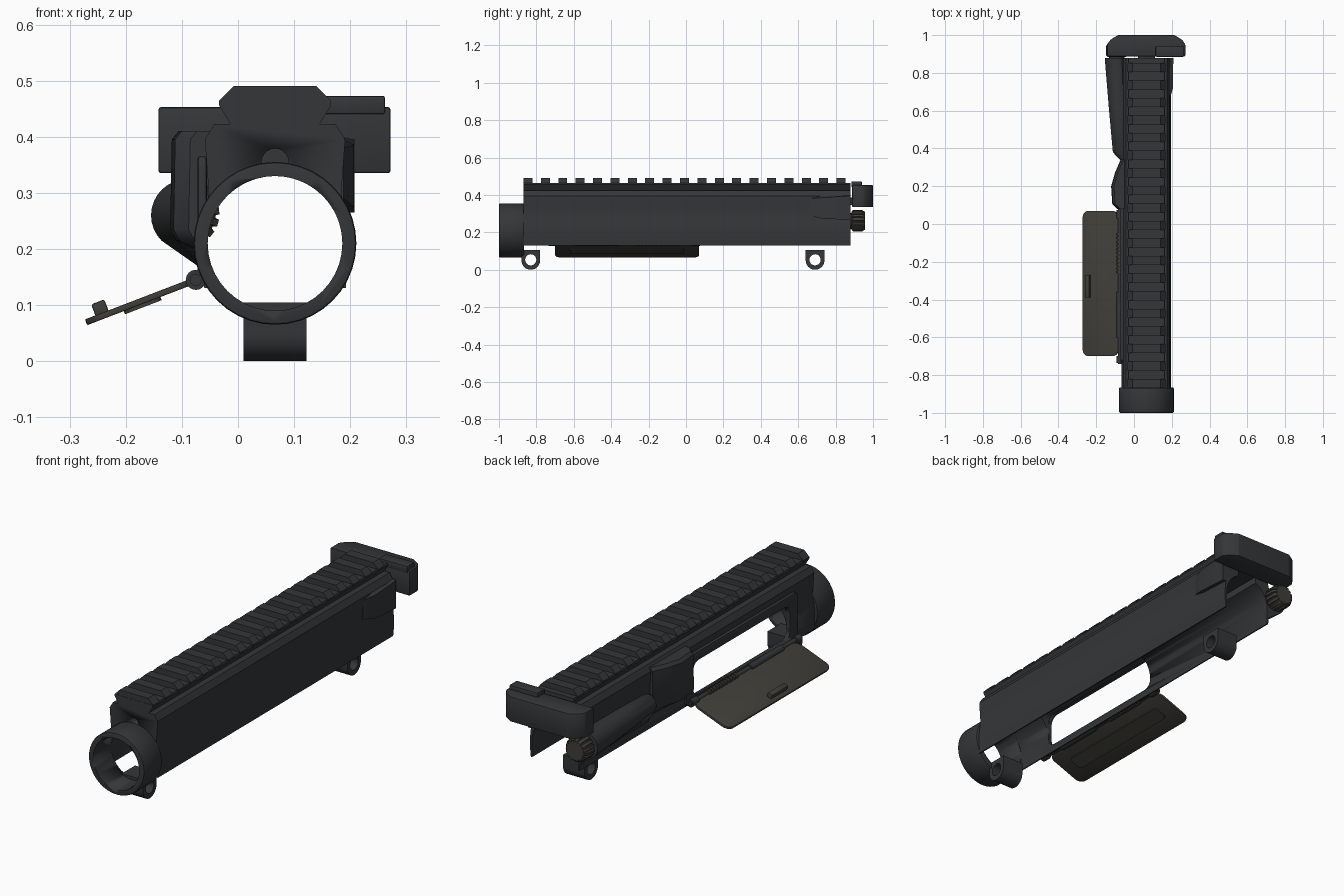
import bpy, bmesh, math

if "Cube" in bpy.data.objects:
    bpy.data.objects.remove(bpy.data.objects["Cube"])

CX, CZ = 0.066, 0.21          # bore axis


def material(name, c):
    m = bpy.data.materials.new(name)
    m.diffuse_color = (*c, 1)
    m.use_nodes = True
    m.node_tree.nodes["Principled BSDF"].inputs["Base Color"].default_value = m.diffuse_color
    return m


BLACK = material("dark_metal", (0.035, 0.037, 0.04))
BROWN = material("worn_steel", (0.05, 0.048, 0.04))


def finish(name, bm, mat=BLACK, bevel=0):
    bmesh.ops.recalc_face_normals(bm, faces=bm.faces)
    me = bpy.data.meshes.new(name)
    bm.to_mesh(me)
    bm.free()
    ob = bpy.data.objects.new(name, me)
    bpy.context.collection.objects.link(ob)
    me.materials.append(mat)
    bpy.ops.object.select_all(action='DESELECT')
    bpy.context.view_layer.objects.active = ob
    ob.select_set(True)
    if bevel:
        b = ob.modifiers.new("bevel", 'BEVEL')
        b.width, b.segments, b.limit_method = bevel, 2, 'ANGLE'
        bpy.ops.object.modifier_apply(modifier="bevel")
    bpy.ops.object.shade_smooth_by_angle(angle=math.radians(35))
    return ob


def loft(name, sections, mat=BLACK, bevel=0):
    """Skin closed rings of equal point count and cap the ends."""
    bm = bmesh.new()
    rings = [[bm.verts.new(p) for p in s] for s in sections]
    n = len(rings[0])
    for a, b in zip(rings, rings[1:]):
        for i in range(n):
            j = (i + 1) % n
            bm.faces.new((a[i], a[j], b[j], b[i]))
    bm.faces.new(rings[0])
    bm.faces.new(rings[-1][::-1])
    return finish(name, bm, mat, bevel)


def prism(name, pts, a, b, plane='xz', mat=BLACK, bevel=0):
    put = {'xz': lambda p, d: (p[0], d, p[1]),
           'xy': lambda p, d: (p[0], p[1], d),
           'yz': lambda p, d: (d, p[0], p[1])}[plane]
    return loft(name, [[put(p, d) for p in pts] for d in (a, b)], mat, bevel)


def box(name, x, y, z, mat=BLACK, bevel=0):
    return prism(name, [(x[0], y[0]), (x[1], y[0]), (x[1], y[1]), (x[0], y[1])],
                 z[0], z[1], 'xy', mat, bevel)


def arc(cx, cz, r, a0, a1, n):
    return [(cx + r * math.cos(math.radians(a0 + (a1 - a0) * i / n)),
             cz + r * math.sin(math.radians(a0 + (a1 - a0) * i / n))) for i in range(n + 1)]


def circle(cx, cz, r, n=32):
    return arc(cx, cz, r, 0, 360, n)[:-1]


def round_rect(u, v, r, n=5):
    return (arc(u[1] - r, v[1] - r, r, 0, 90, n) + arc(u[0] + r, v[1] - r, r, 90, 180, n)
            + arc(u[0] + r, v[0] + r, r, 180, 270, n) + arc(u[1] - r, v[0] + r, r, 270, 360, n))


def cut(ob, *cutters):
    bpy.context.view_layer.objects.active = ob
    for c in cutters:
        c.hide_render = True
        m = ob.modifiers.new("cut", 'BOOLEAN')
        m.operation, m.solver, m.object = 'DIFFERENCE', 'EXACT', c
        bpy.ops.object.modifier_apply(modifier="cut")


def discard(*obs):
    for o in obs:
        bpy.data.objects.remove(o)


# Main shell: open-bottomed tube with shouldered top
half = [(0.126, 0.13), (0.130, 0.17), (0.131, 0.21), (0.127, 0.255), (0.118, 0.30),
        (0.121, 0.34), (0.125, 0.395), (0.108, 0.423)]
outer = [(CX + x, z) for x, z in half] + [(CX - x, z) for x, z in reversed(half)]
inner = [(CX - 0.12, 0.13)] + arc(CX, CZ, 0.12, 180, 0, 24) + [(CX + 0.12, 0.13)]
body = prism("receiver_body", outer + inner, -0.87, 0.88)
frame = prism("port_frame", round_rect((-0.73, 0.10), (0.135, 0.365), 0.02), -0.072, -0.0555, 'yz', bevel=0.004)
port = prism("port_cutter", round_rect((-0.67, 0.05), (0.165, 0.325), 0.04), -0.2, 0.03, 'yz')
tube_hole = prism("tube_hole_cutter", circle(CX, 0.355, 0.024, 20), -0.95, -0.5)
channel = box("channel_cutter", (0.015, 0.117), (-0.55, 0.95), (0.27, 0.395))
cut(body, port, tube_hole, channel)
cut(frame, port)
discard(port, tube_hole, channel)

# Front ring
ring = prism("front_ring", circle(CX, CZ, 0.145, 40), -1.0, -0.865, bevel=0.006)
bore = prism("bore_cutter", circle(CX, CZ, 0.12, 40), -1.1, -0.8)
cut(ring, bore)
discard(bore)
bpy.ops.object.shade_smooth_by_angle(angle=math.radians(35))

# Top rail: base and repeated teeth
prism("rail_base", [(CX + x, z) for x, z in
      [(-0.078, 0.42), (0.078, 0.42), (0.099, 0.455), (0.096, 0.464), (-0.096, 0.464), (-0.099, 0.455)]],
      -0.87, 0.88)
for i in range(19):
    y = -0.845 + i * 0.093
    prism(f"rail_tooth_{i}", [(CX + x, z) for x, z in
          [(-0.076, 0.425), (0.076, 0.425), (0.1, 0.456), (0.1, 0.464), (0.074, 0.49),
           (-0.074, 0.49), (-0.1, 0.464), (-0.1, 0.456)]], y - 0.024, y + 0.024)

# Bottom pin lugs
for name, y in (("front_lug", -0.83), ("rear_lug", 0.69)):
    lug = prism(name, [(y + 0.05, 0.105), (y - 0.05, 0.105)] + arc(y, 0.05, 0.05, 180, 360, 16),
                0.01, 0.122, 'yz')
    hole = prism("pin_hole_cutter", circle(y, 0.053, 0.03, 20), -0.1, 0.2, 'yz')
    cut(lug, hole)
    discard(hole)
    bpy.ops.object.shade_smooth_by_angle(angle=math.radians(35))

# Case deflector bump
loft("deflector", [[(x, y, z) for x, z in
     [(-0.05, 0.41), (xl + 0.012, 0.41), (xl, 0.395), (xl - 0.003, 0.235), (xl + 0.008, 0.215), (-0.057, 0.19)]]
     for y, xl in ((0.08, -0.085), (0.105, -0.112), (0.2, -0.118), (0.27, -0.098), (0.345, -0.066))])


# Side plunger housing, widening to the rear
def housing(y, cx, r):
    pts = [(-0.048, 0.385)] + arc(cx, 0.26, r, 65, 225, 14) + [(-0.058, 0.16), (-0.056, 0.26)]
    return [(x, y, z) for x, z in pts]


loft("plunger_housing", [housing(0.335, -0.05, 0.02), housing(0.38, -0.068, 0.044),
                         housing(0.6, -0.078, 0.054), housing(0.88, -0.091, 0.064)])
prism("plunger_rod", circle(-0.091, 0.26, 0.042, 20), 0.8, 0.9, mat=BROWN)
gear = [(-0.091 + r * math.cos(a), 0.262 + r * math.sin(a)) for k in range(16)
        for a, r in ((k * math.pi / 8 + d, q) for d, q in ((0, 0.058), (0.22, 0.058), (0.26, 0.051), (0.35, 0.051)))]
core = [(-0.091 + (x + 0.091) * 0.82, 0.262 + (z - 0.262) * 0.82) for x, z in gear]
loft("plunger_knob", [[(x, y, z) for x, z in s]
     for y, s in ((0.885, core), (0.893, gear), (0.94, gear), (0.957, core))], BROWN)

# Rear right flare
loft("rear_flare", [[(0.18, y, zb), (xr, y, zb), (xr, y, zt), (0.18, y, 0.4)]
     for y, xr, zb, zt in ((0.66, 0.188, 0.29, 0.38), (0.72, 0.207, 0.275, 0.385), (0.88, 0.208, 0.265, 0.395))])

# Charging handle with latch and shaft
prism("handle_grip", [(-0.142, 0.888), (0.272, 0.888), (0.272, 0.95), (0.255, 0.975), (0.215, 1.0),
                      (-0.085, 1.0), (-0.125, 0.975), (-0.142, 0.95)], 0.335, 0.453, 'xy', bevel=0.005)
box("handle_latch", (0.115, 0.262), (0.885, 0.94), (0.44, 0.473), bevel=0.004)
box("handle_shaft", (0.022, 0.11), (-0.5, 0.9), (0.345, 0.385))

# Dust door: plate, lip, latch box, all swung open about the hinge
HX, HZ = -0.075, 0.145
parts = [
    prism("door_plate", round_rect((-0.21, -0.008), (-0.70, 0.07), 0.035), -0.006, 0.005, 'xy', BROWN, 0.002),
    prism("door_lower_boss", round_rect((-0.14, -0.07), (-0.62, -0.01), 0.02), -0.012, -0.004, 'xy', BROWN),
    box("door_latch", (-0.19, -0.165), (-0.39, -0.27), (0.0, 0.026), BROWN, 0.003)]
for p in parts:
    p.location = (HX, 0, HZ)
    p.rotation_euler = (0, math.radians(-21), 0)

# Hinge pin, knuckles and spring coils
prism("hinge_pin", circle(HX, HZ, 0.011, 16), -0.74, 0.08)
for i, (a, b) in enumerate(((-0.735, -0.70), (-0.60, -0.36), (0.03, 0.075))):
    prism(f"hinge_knuckle_{i}", circle(HX, HZ, 0.018, 16), a, b)
for i in range(11):
    y = -0.26 + i * 0.02
    prism(f"spring_coil_{i}", circle(HX, HZ, 0.017, 12), y, y + 0.011, mat=BROWN)
